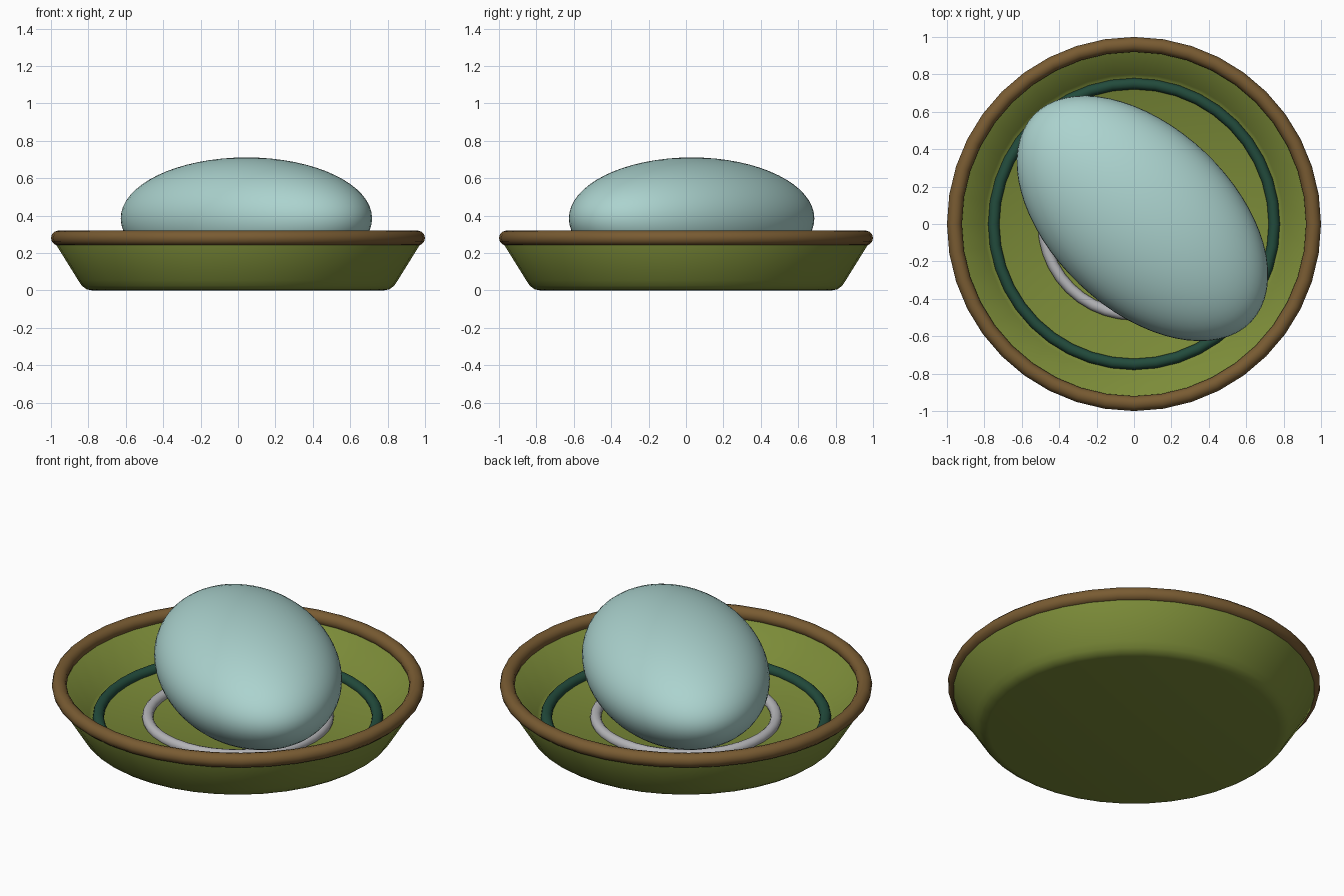
import bpy, bmesh, math

SIDES = 40

cube = bpy.data.objects.get("Cube")
if cube:
    bpy.data.objects.remove(cube, do_unlink=True)


def material(name, r, g, b):
    mat = bpy.data.materials.new(name)
    mat.use_nodes = True
    mat.diffuse_color = (r, g, b, 1)
    mat.node_tree.nodes["Principled BSDF"].inputs["Base Color"].default_value = (r, g, b, 1)
    return mat


olive = material("olive_glaze", 0.20, 0.26, 0.04)
brown = material("brown_rim", 0.19, 0.105, 0.032)
teal = material("dark_teal", 0.016, 0.07, 0.045)
grey = material("light_grey", 0.46, 0.46, 0.48)
aqua = material("pale_aqua", 0.41, 0.65, 0.62)


def finish(obj, name, mat):
    obj.name = name
    obj.data.materials.append(mat)
    for poly in obj.data.polygons:
        poly.use_smooth = True
    return obj


def lathe(name, profile, mat):
    """Spin a radius/height profile that starts and ends on the z axis."""
    bm = bmesh.new()
    verts = [bm.verts.new((r, 0, z)) for r, z in profile]
    edges = [bm.edges.new(pair) for pair in zip(verts, verts[1:])]
    bmesh.ops.spin(bm, geom=verts + edges, cent=(0, 0, 0), axis=(0, 0, 1),
                   angle=math.tau, steps=SIDES)
    bmesh.ops.remove_doubles(bm, verts=bm.verts, dist=0.0005)
    bmesh.ops.recalc_face_normals(bm, faces=bm.faces)
    mesh = bpy.data.meshes.new(name)
    bm.to_mesh(mesh)
    bm.free()
    obj = bpy.data.objects.new(name, mesh)
    bpy.context.collection.objects.link(obj)
    return finish(obj, name, mat)


def ring(name, radius, thickness, z, mat):
    bpy.ops.mesh.primitive_torus_add(location=(0, 0, z), major_radius=radius,
                                     minor_radius=thickness, major_segments=SIDES,
                                     minor_segments=12)
    return finish(bpy.context.object, name, mat)


# Shallow flared dish: underside, rounded foot, outer wall, inner wall, floor
lathe("dish", [(0, 0), (0.78, 0), (0.81, 0.006), (0.835, 0.025), (0.855, 0.055),
               (0.97, 0.24), (0.97, 0.28), (0.94, 0.28), (0.80, 0.095),
               (0.775, 0.08), (0, 0.08)], olive)

# Rolled rim and the two rings on the floor
ring("rim", 0.96, 0.04, 0.28, brown)
ring("outer_floor_ring", 0.75, 0.03, 0.09, teal)
ring("inner_floor_ring", 0.485, 0.03, 0.09, grey)

# Oval soap bar lying diagonally in the dish
bpy.ops.mesh.primitive_uv_sphere_add(segments=64, ring_count=32, radius=1,
                                     location=(0.045, 0.03, 0.385),
                                     rotation=(0, 0, math.radians(-43.5)))
soap = finish(bpy.context.object, "soap_bar", aqua)
soap.scale = (0.803, 0.488, 0.326)
